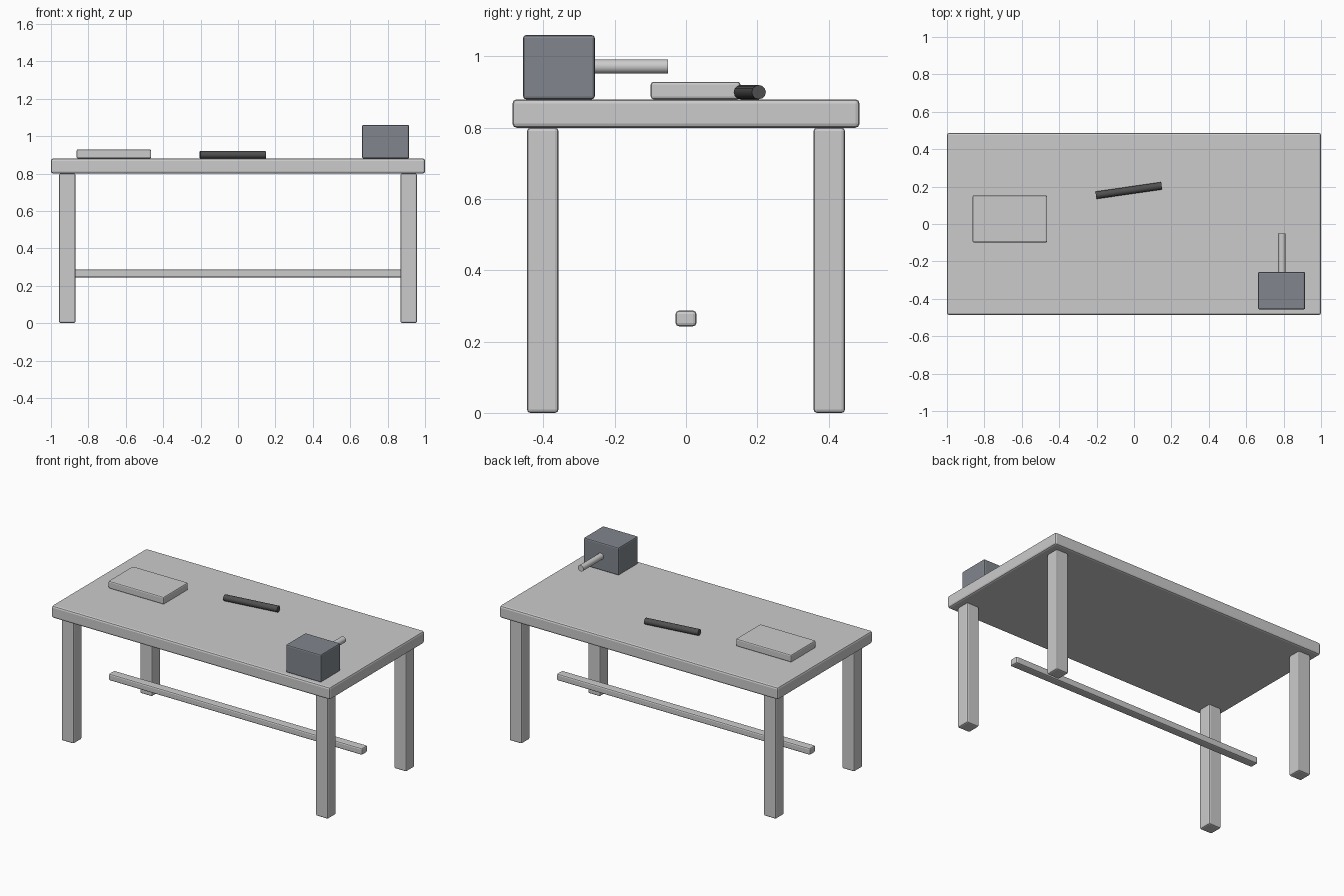
import bpy, math

if "Cube" in bpy.data.objects:
    bpy.data.objects.remove(bpy.data.objects["Cube"])


def material(name, rgb):
    m = bpy.data.materials.new(name)
    m.diffuse_color = (*rgb, 1)
    m.use_nodes = True
    m.node_tree.nodes["Principled BSDF"].inputs["Base Color"].default_value = m.diffuse_color
    return m


def box(name, lo, hi, bevel, mat=None):
    mid = [(a + b) / 2 for a, b in zip(lo, hi)]
    bpy.ops.mesh.primitive_cube_add(size=1, location=mid)
    ob = bpy.context.object
    ob.name = name
    ob.scale = [b - a for a, b in zip(lo, hi)]
    bpy.ops.object.transform_apply(location=False, rotation=False, scale=True)
    mod = ob.modifiers.new("Bevel", "BEVEL")
    mod.width = bevel
    mod.segments = 2
    if mat:
        ob.data.materials.append(mat)
    return ob


def rod(name, centre, radius, length, rotation, sides, mat=None):
    bpy.ops.mesh.primitive_cylinder_add(vertices=sides, radius=radius, depth=length,
                                        location=centre, rotation=rotation)
    ob = bpy.context.object
    ob.name = name
    if mat:
        ob.data.materials.append(mat)
    bpy.ops.object.shade_smooth_by_angle(angle=math.radians(35))
    return ob


steel = material("steel", (0.22, 0.24, 0.27))
dark = material("dark", (0.08, 0.08, 0.08))

# Table: top, four legs and a stretcher between the leg lines
box("table_top", (-1, -0.487, 0.80), (1, 0.487, 0.88), 0.012)
for sx, side in ((-1, "left"), (1, "right")):
    for sy, end in ((-1, "front"), (1, "back")):
        x, y, h = sx * 0.913, sy * 0.402, 0.044
        box(f"{end}_{side}_leg", (x - h, y - h, 0), (x + h, y + h, 0.80), 0.009)
box("stretcher", (-0.91, -0.029, 0.243), (0.91, 0.029, 0.287), 0.009)

# Vise block with its round bar
box("vise_body", (0.663, -0.457, 0.88), (0.915, -0.256, 1.06), 0.008, steel)
rod("vise_bar", (0.791, -0.175, 0.972), 0.02, 0.25, (math.pi / 2, 0, 0), 24)

# Flat board and loose dark tool on the top
box("board", (-0.863, -0.099, 0.88), (-0.464, 0.153, 0.929), 0.008)
rod("tool", (-0.028, 0.179, 0.90), 0.02, 0.355,
    (0, math.pi / 2, math.radians(8.2)), 12, dark)
